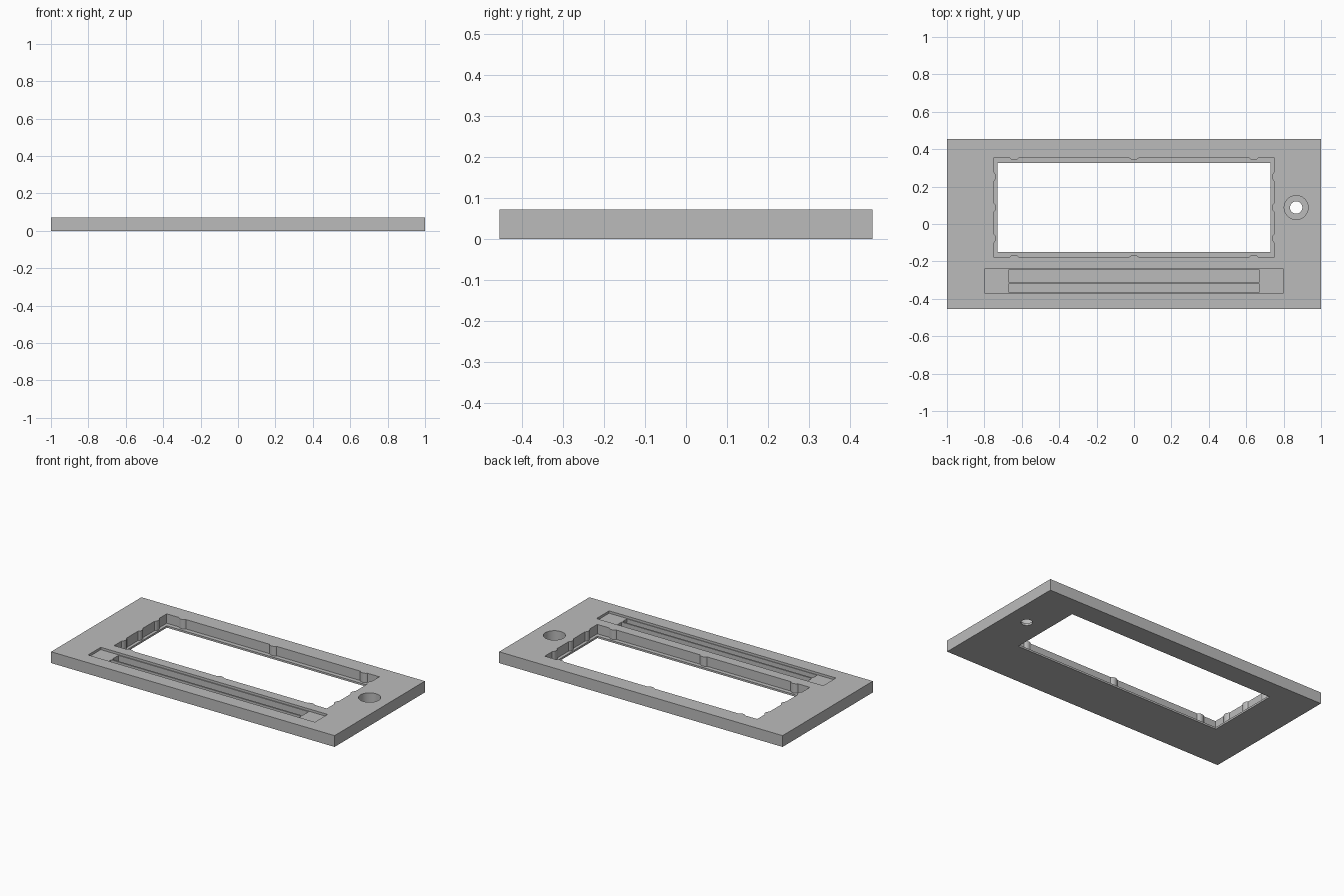
import bpy
import bmesh
from math import cos, sin, asin, pi
from mathutils import Vector

cube = bpy.data.objects.get("Cube")
if cube:
    bpy.data.objects.remove(cube, do_unlink=True)

THICK = 0.072
ABOVE = THICK + 0.05

grey = bpy.data.materials.new("plain_grey")
grey.use_nodes = True
grey.diffuse_color = (0.5, 0.5, 0.5, 1)
for node in grey.node_tree.nodes:
    if node.type == 'BSDF_PRINCIPLED':
        node.inputs["Base Color"].default_value = grey.diffuse_color


def prism(name, outline, low, high):
    """Extrude a flat outline from low to high."""
    bm = bmesh.new()
    face = bm.faces.new([bm.verts.new((x, y, low)) for x, y in outline])
    top = bmesh.ops.extrude_face_region(bm, geom=[face])
    verts = [v for v in top["geom"] if isinstance(v, bmesh.types.BMVert)]
    bmesh.ops.translate(bm, vec=(0, 0, high - low), verts=verts)
    bmesh.ops.recalc_face_normals(bm, faces=bm.faces[:])
    mesh = bpy.data.meshes.new(name)
    bm.to_mesh(mesh)
    bm.free()
    mesh.materials.append(grey)
    obj = bpy.data.objects.new(name, mesh)
    bpy.context.collection.objects.link(obj)
    return obj


def rectangle(x0, x1, y0, y1):
    return [(x0, y0), (x1, y0), (x1, y1), (x0, y1)]


def circle(x, y, r, n=48):
    return [(x + r * cos(2 * pi * i / n), y + r * sin(2 * pi * i / n))
            for i in range(n)]


def ribbed_rectangle(x0, x1, y0, y1, spacing_x, spacing_y, half=0.025, rise=0.012):
    """Rectangle with three rounded ribs bulging inward on each side."""
    radius = (half ** 2 + rise ** 2) / (2 * rise)
    sweep = asin(half / radius)
    corners = [Vector(c) for c in rectangle(x0, x1, y0, y1)]
    points = []
    for i, start in enumerate(corners):
        end = corners[(i + 1) % 4]
        along = (end - start).normalized()
        inward = Vector((-along.y, along.x))
        spacing = spacing_y if i % 2 else spacing_x
        points.append(start)
        for k in (-1, 0, 1):
            centre = (start + end) / 2 + along * spacing * k - inward * (radius - rise)
            for step in range(-4, 5):
                a = sweep * step / 4
                points.append(centre + along * radius * sin(a) + inward * radius * cos(a))
    return points


# Flat bezel plate
plate = prism("bezel_plate", rectangle(-1, 1, -0.455, 0.455), 0, THICK)

cutters = [
    # Display pocket with ribs, and the window through its thin ledge
    prism("display_pocket", ribbed_rectangle(-0.75, 0.75, -0.177, 0.353, 0.64, 0.165),
          0.012, ABOVE),
    prism("window_opening", rectangle(-0.73, 0.73, -0.15, 0.325), -0.05, ABOVE),
    # Shallow strip recess with a wide and a narrow slot
    prism("strip_recess", rectangle(-0.8, 0.8, -0.368, -0.24), THICK - 0.015, ABOVE),
    prism("wide_slot", rectangle(-0.671, 0.671, -0.31, -0.246), 0.015, ABOVE),
    prism("narrow_slot", rectangle(-0.671, 0.671, -0.364, -0.32), 0.015, ABOVE),
    # Stepped round hole
    prism("knob_counterbore", circle(0.867, 0.088, 0.064), 0.014, ABOVE),
    prism("knob_hole", circle(0.867, 0.088, 0.033), -0.05, ABOVE),
]

bpy.context.view_layer.objects.active = plate
for cutter in cutters:
    cutter.hide_render = True
    mod = plate.modifiers.new(cutter.name, 'BOOLEAN')
    mod.operation = 'DIFFERENCE'
    mod.solver = 'EXACT'
    mod.object = cutter
    bpy.ops.object.modifier_apply(modifier=mod.name)
for cutter in cutters:
    bpy.data.objects.remove(cutter, do_unlink=True)

# Smooth round walls, keep corners sharp
bpy.ops.object.select_all(action='DESELECT')
plate.select_set(True)
bpy.ops.object.shade_smooth_by_angle(angle=pi / 6)
